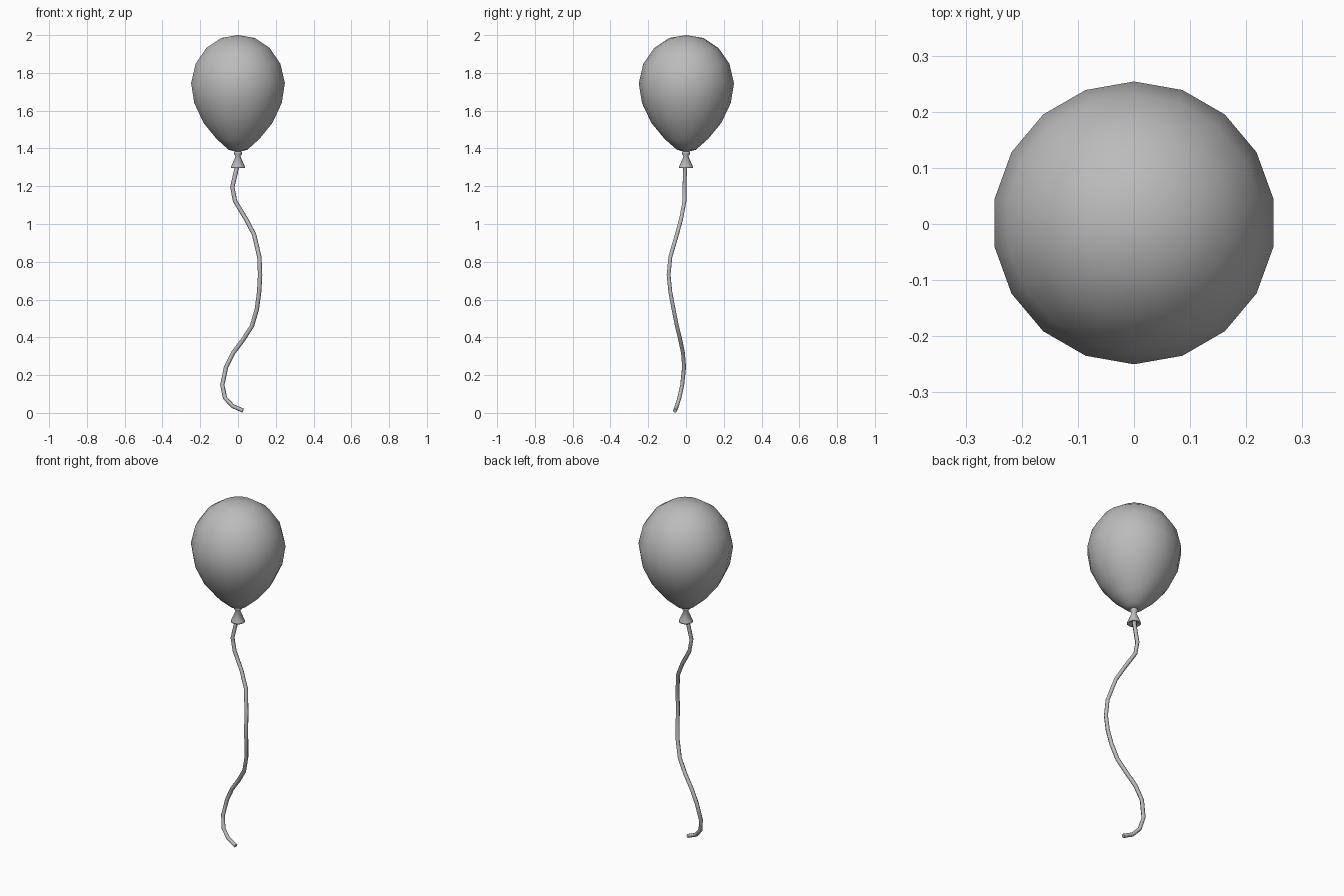
import bpy, bmesh, math

old = bpy.data.objects.get("Cube")
if old:
    bpy.data.objects.remove(old, do_unlink=True)

grey = bpy.data.materials.new("soft grey")
grey.use_nodes = True
colour = (0.5, 0.5, 0.5, 1)
grey.diffuse_color = colour
grey.node_tree.nodes["Principled BSDF"].inputs["Base Color"].default_value = colour


def lathe(name, profile, sides):
    """Spin (radius, height) points about z, with a vertex facing +y."""
    bm = bmesh.new()
    rings = []
    for r, z in profile:
        if r == 0:
            rings.append([bm.verts.new((0, 0, z))] * sides)
            continue
        angles = [math.pi / 2 + 2 * math.pi * i / sides for i in range(sides)]
        rings.append([bm.verts.new((r * math.cos(a), r * math.sin(a), z)) for a in angles])
    for low, high in zip(rings, rings[1:]):
        for i in range(sides):
            j = (i + 1) % sides
            corners = dict.fromkeys((low[i], low[j], high[j], high[i]))
            bm.faces.new(list(corners))
    bmesh.ops.recalc_face_normals(bm, faces=bm.faces)
    mesh = bpy.data.meshes.new(name)
    bm.to_mesh(mesh)
    bm.free()
    mesh.materials.append(grey)
    mesh.shade_smooth()
    obj = bpy.data.objects.new(name, mesh)
    bpy.context.collection.objects.link(obj)
    return obj


# Inflated teardrop body
body = lathe("balloon_body", [
    (0, 1.38), (0.05, 1.393), (0.115, 1.45), (0.185, 1.535), (0.235, 1.64),
    (0.252, 1.745), (0.228, 1.848), (0.17, 1.932), (0.09, 1.985), (0, 2.0)], 18)
body.location.y = 0.002

# Tied neck with its flared, hollow mouth
lathe("balloon_knot", [
    (0, 1.33), (0.03, 1.296), (0.038, 1.296), (0.036, 1.305), (0.012, 1.36),
    (0.021, 1.37), (0.021, 1.38), (0.013, 1.392)], 12)

# Hanging string
path = [
    (0, 0, 1.33), (-0.008, -0.005, 1.29), (-0.03, -0.008, 1.196), (-0.016, -0.008, 1.122),
    (0.04, -0.025, 1.03), (0.085, -0.048, 0.945), (0.113, -0.083, 0.825),
    (0.117, -0.092, 0.73), (0.112, -0.083, 0.64), (0.1, -0.066, 0.55),
    (0.074, -0.048, 0.46), (0.026, -0.03, 0.386), (-0.026, -0.016, 0.317),
    (-0.063, -0.01, 0.243), (-0.083, -0.02, 0.148), (-0.069, -0.035, 0.08),
    (-0.03, -0.048, 0.037), (0.026, -0.058, 0.012)]
curve = bpy.data.curves.new("string", "CURVE")
curve.dimensions = "3D"
curve.bevel_depth = 0.0115
curve.bevel_resolution = 1
curve.use_fill_caps = True
curve.materials.append(grey)
spline = curve.splines.new("POLY")
spline.points.add(len(path) - 1)
for point, co in zip(spline.points, path):
    point.co = (*co, 1)
spline.use_smooth = True
bpy.context.collection.objects.link(bpy.data.objects.new("string", curve))
